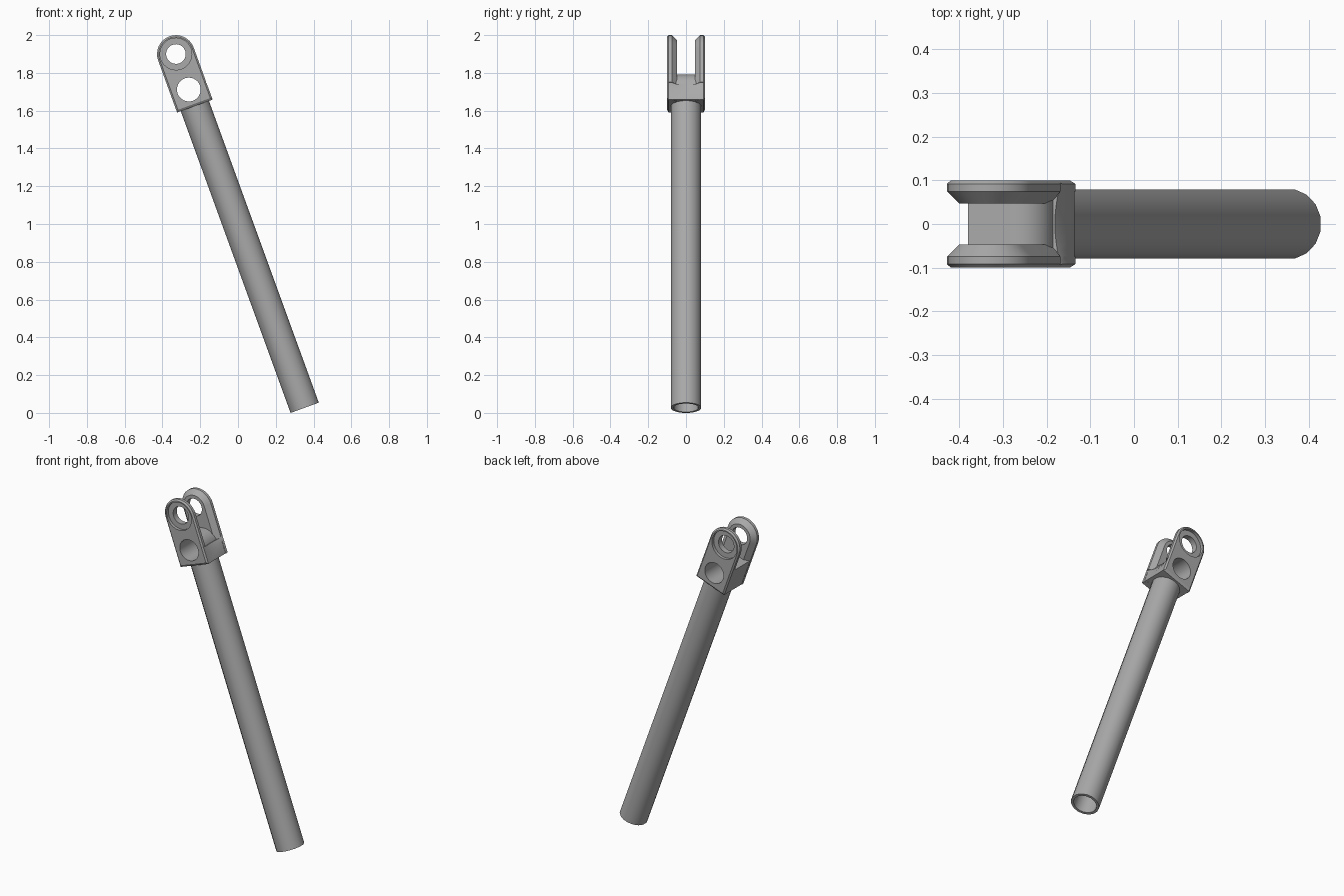
import bpy, bmesh
from math import sin, cos, pi, radians
from mathutils import Matrix, Vector

cube = bpy.data.objects.get("Cube")
if cube:
    bpy.data.objects.remove(cube)

TILT = radians(-20)
PIVOT = 1.993          # fork pin height along the rod
LOWER = PIVOT - 0.2    # lower hole height
BASE = 1.70            # underside of the fork
POSE = Matrix.Translation((0.353, 0, 0.027)) @ Matrix.Rotation(TILT, 4, 'Y')

grey = bpy.data.materials.new("grey plastic")
grey.use_nodes = True
grey.diffuse_color = (0.4, 0.4, 0.4, 1)
grey.node_tree.nodes["Principled BSDF"].inputs["Base Color"].default_value = grey.diffuse_color


def loft(name, rings, closed=False):
    """Skin a series of equal rings; cap the ends or join last to first."""
    bm = bmesh.new()
    loops = [[bm.verts.new(p) for p in ring] for ring in rings]
    pairs = list(zip(loops, loops[1:]))
    if closed:
        pairs.append((loops[-1], loops[0]))
    else:
        bm.faces.new(loops[0])
        bm.faces.new(loops[-1])
    n = len(loops[0])
    for a, b in pairs:
        for i in range(n):
            j = (i + 1) % n
            bm.faces.new((a[i], a[j], b[j], b[i]))
    bmesh.ops.recalc_face_normals(bm, faces=bm.faces)
    mesh = bpy.data.meshes.new(name)
    bm.to_mesh(mesh)
    bm.free()
    mesh.materials.append(grey)
    ob = bpy.data.objects.new(name, mesh)
    bpy.context.collection.objects.link(ob)
    ob.matrix_world = POSE
    return ob


def arc(cx, cz, r, start, end, steps):
    angles = [radians(start + (end - start) * i / steps) for i in range(steps + 1)]
    return [(cx + r * cos(a), cz + r * sin(a)) for a in angles]


def at_y(profile, y):
    return [(x, y, z) for x, z in profile]


def pin_cutter(name, z, r, y0, y1):
    circle = arc(0, z, r, 0, 360, 32)[:-1]
    return loft(name, [at_y(circle, y0), at_y(circle, y1)])


def cut(ob, cutters):
    for c in cutters:
        mod = ob.modifiers.new(c.name, 'BOOLEAN')
        mod.operation = 'DIFFERENCE'
        mod.solver = 'EXACT'
        mod.object = c
        bpy.context.view_layer.objects.active = ob
        bpy.ops.object.modifier_apply(modifier=mod.name)


# Hollow sixteen-sided rod
def rod_ring(r, z):
    turns = [(i + 0.5) * pi / 8 for i in range(16)]
    return [(r * cos(a), r * sin(a), z) for a in turns]


rod = loft("rod", [rod_ring(0.081, 0), rod_ring(0.081, BASE + 0.01),
                   rod_ring(0.066, BASE + 0.01), rod_ring(0.066, 0)], closed=True)

# Fork hub: square on one side, rounded over the lower hole on the other
w = 0.099
hub_profile = [(-w, BASE + 0.001), (w, BASE + 0.001), (w, LOWER)]
hub_profile += arc(0, LOWER, 0.079, 0, 90, 10) + [(-w, LOWER + 0.079)]
hub = loft("fork_hub", [at_y(hub_profile, -0.08), at_y(hub_profile, 0.08)])


# Fork arms: round-ended plates with a wide inner and narrow outer chamfer
def arm_ring(y, inset, lift=0):
    r = 0.1 - inset
    return at_y(arc(0, PIVOT, r, 0, 180, 16) + [(-r, BASE + lift), (r, BASE + lift)], y)


arms = []
for side, label in ((1, "back"), (-1, "front")):
    arms.append(loft(label + "_fork_arm", [
        arm_ring(side * 0.047, 0.028), arm_ring(side * 0.075, 0),
        arm_ring(side * 0.092, 0), arm_ring(side * 0.1, 0.009, 0.012)]))

# Cutters: pin holes, shallow counterbores and the scooped hub edge
lower_hole = pin_cutter("lower_hole_cutter", LOWER, 0.063, -0.2, 0.2)
pin_hole = pin_cutter("pin_hole_cutter", PIVOT, 0.052, -0.2, 0.2)
recesses = [pin_cutter("recess_cutter", PIVOT, 0.084, s * 0.082, s * 0.2) for s in (1, -1)]

slope = Vector((0.3, 0, -1)).normalized()
out = Vector((1, 0, 0.3)).normalized()
R = 0.31


def scoop_ring(z):
    ring = []
    for i in range(96):
        a = 2 * pi * i / 96
        p = Vector((0.084, 0, LOWER)) + out * (R + R * cos(a)) + Vector((0, R * sin(a), 0))
        p += slope * ((p.z - z) / -slope.z)
        ring.append(p)
    return ring


scoop = loft("scoop_cutter", [scoop_ring(LOWER + 0.005), scoop_ring(BASE - 0.1)])

cut(hub, [lower_hole, scoop])
for arm, recess in zip(arms, recesses):
    cut(arm, [lower_hole, scoop, pin_hole, recess])
for c in [lower_hole, pin_hole, scoop] + recesses:
    bpy.data.objects.remove(c)

# Smooth the round walls, keep the chamfers crisp
bpy.ops.object.select_all(action='DESELECT')
for ob in [rod, hub] + arms:
    ob.select_set(True)
bpy.context.view_layer.objects.active = rod
bpy.ops.object.shade_smooth_by_angle(angle=radians(30))
